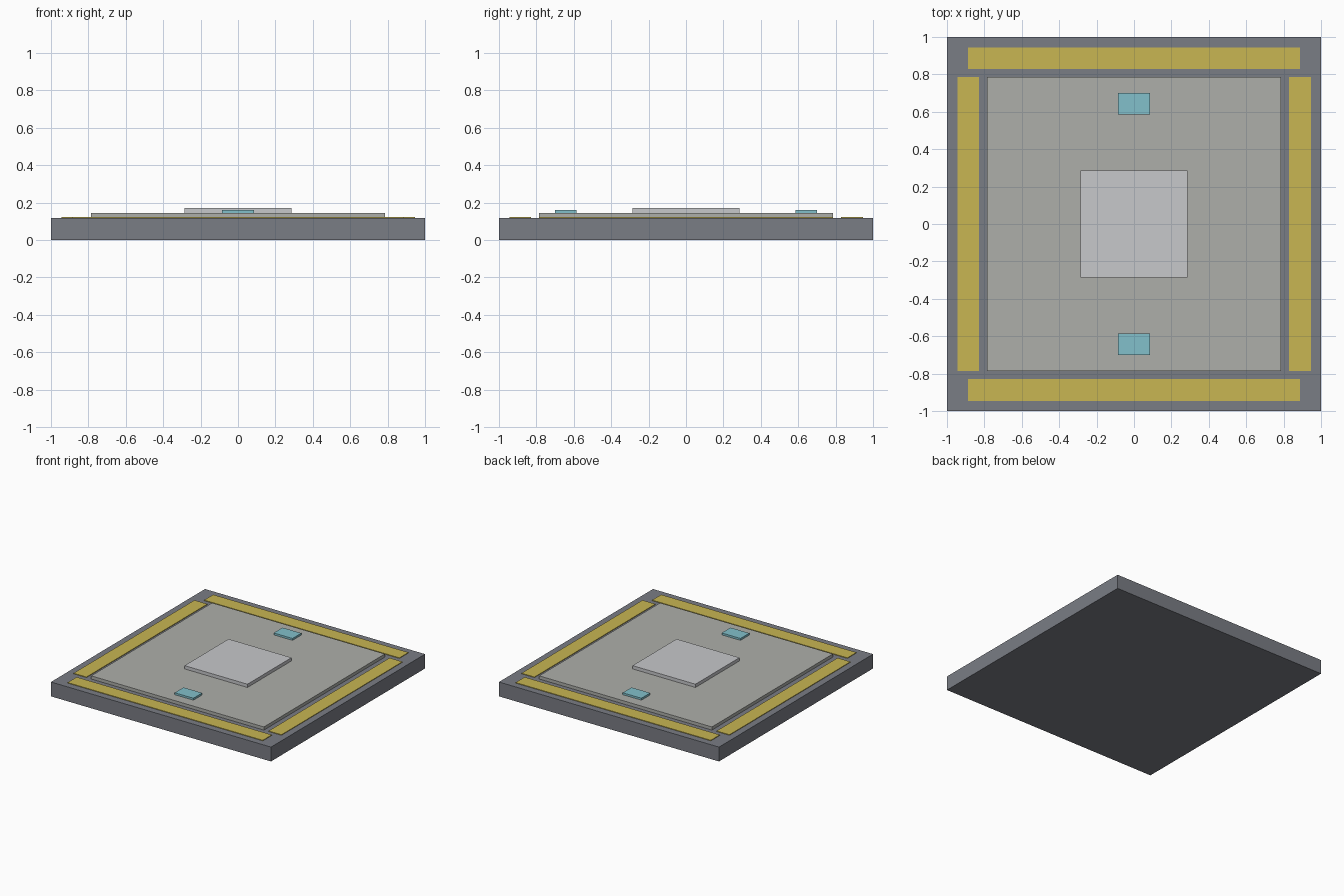
import bpy
import bmesh
from mathutils import Matrix, Vector

cube = bpy.data.objects.get("Cube")
if cube:
    bpy.data.objects.remove(cube, do_unlink=True)


def material(name, rgb):
    """Flat material from display (sRGB) values."""
    linear = [((c / 255 + 0.055) / 1.055) ** 2.4 for c in rgb] + [1.0]
    mat = bpy.data.materials.new(name)
    mat.use_nodes = True
    mat.diffuse_color = linear
    bsdf = mat.node_tree.nodes["Principled BSDF"]
    bsdf.inputs["Base Color"].default_value = linear
    bsdf.inputs["Roughness"].default_value = 0.8
    return mat


def box(name, low, high, mat):
    """Box spanning two opposite corners."""
    low, high = Vector(low), Vector(high)
    bm = bmesh.new()
    bmesh.ops.create_cube(bm, size=1, matrix=Matrix.Diagonal((*(high - low), 1)))
    mesh = bpy.data.meshes.new(name)
    bm.to_mesh(mesh)
    bm.free()
    mesh.materials.append(mat)
    obj = bpy.data.objects.new(name, mesh)
    obj.location = (low + high) / 2
    bpy.context.collection.objects.link(obj)
    return obj


slate = material("slate grey", (122, 125, 133))
stone = material("warm grey", (174, 175, 170))
pale = material("pale grey", (199, 200, 203))
yellow = material("marking yellow", (200, 182, 82))
teal = material("light teal", (130, 192, 203))

BASE, DECK, PLATE, LAMP, STRIPE = 0.118, 0.144, 0.171, 0.16, 0.123

# Stacked slabs
box("base_slab", (-1, -1, 0), (1, 1, BASE), slate)
box("deck_panel", (-0.785, -0.785, BASE), (0.785, 0.785, DECK), stone)
box("centre_plate", (-0.286, -0.286, DECK), (0.286, 0.286, PLATE), pale)

# Border stripes and indicator lamps, mirrored on both sides
for side, ends, flanks in ((-1, "front", "right"), (1, "back", "left")):
    inner, outer = sorted((side * 0.828, side * 0.945))
    box(ends + "_stripe", (-0.887, inner, BASE), (0.887, outer, STRIPE), yellow)
    box(flanks + "_stripe", (inner, -0.785, BASE), (outer, 0.785, STRIPE), yellow)
    near, far = sorted((side * 0.586, side * 0.7))
    box(ends + "_lamp", (-0.085, near, DECK), (0.085, far, LAMP), teal)
